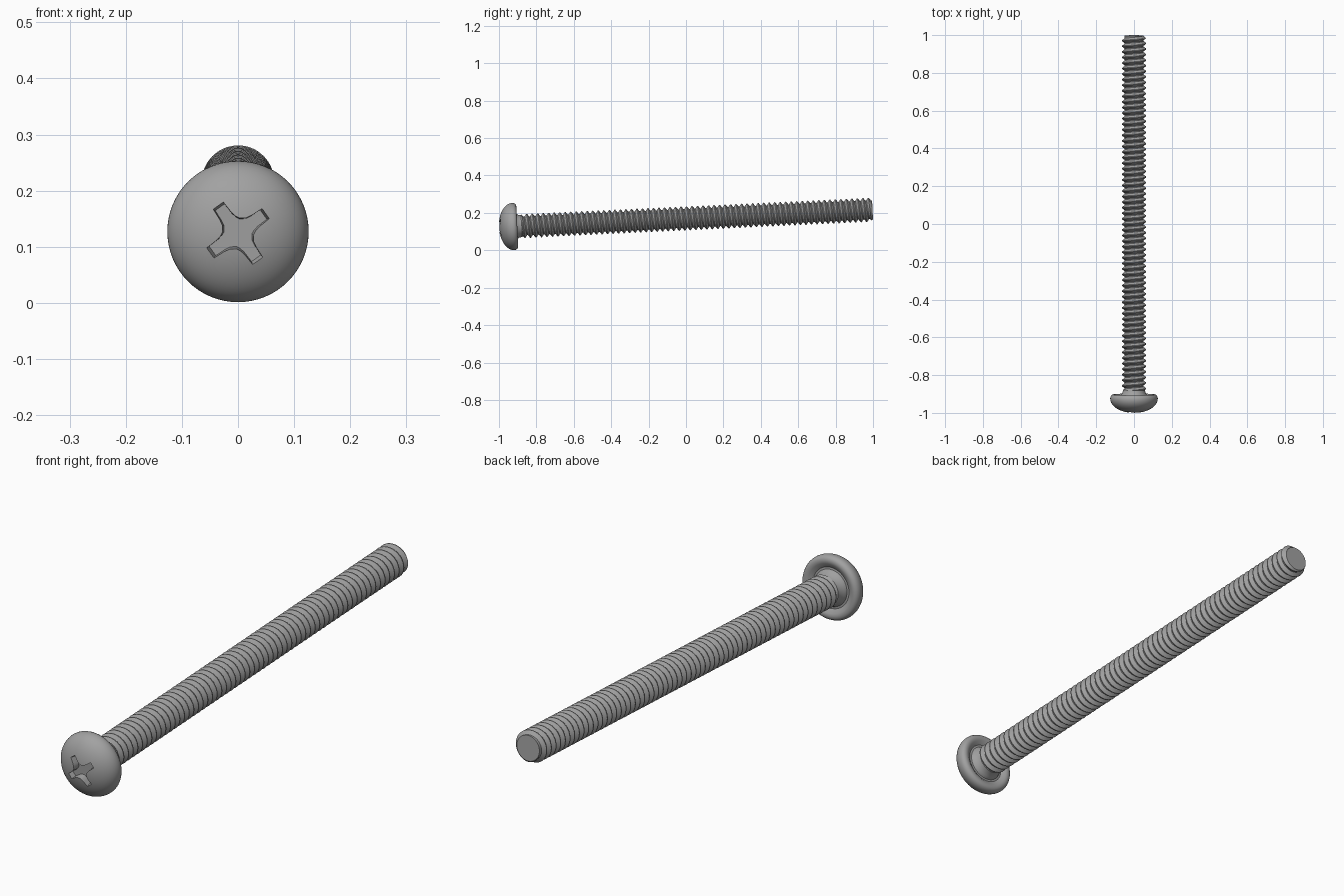
import bpy, bmesh, math

if "Cube" in bpy.data.objects:
    bpy.data.objects.remove(bpy.data.objects["Cube"], do_unlink=True)

TILT = math.radians(2.68)      # shaft rises slightly toward the back
HEAD_R, RIM_T = 0.126, 0.076   # head radius, depth of its widest ring
ROOT, CREST = 0.050, 0.0645    # thread radii
PITCH, START, END = 0.0295, 0.112, 1.9995
SIDES = 64

steel = bpy.data.materials.new("steel grey")
steel.use_nodes = True
steel.diffuse_color = (0.36, 0.36, 0.36, 1)
steel.node_tree.nodes["Principled BSDF"].inputs["Base Color"].default_value = steel.diffuse_color


def make_object(name, bm):
    """Turn a mesh built along local z into a placed object."""
    bmesh.ops.recalc_face_normals(bm, faces=bm.faces)
    mesh = bpy.data.meshes.new(name)
    bm.to_mesh(mesh)
    bm.free()
    mesh.materials.append(steel)
    obj = bpy.data.objects.new(name, mesh)
    obj.location = (0, -1, 0.1235)
    obj.rotation_euler = (TILT - math.pi / 2, 0, 0)
    bpy.context.collection.objects.link(obj)
    return obj


def smooth(obj, degrees):
    bpy.ops.object.select_all(action='DESELECT')
    obj.select_set(True)
    bpy.context.view_layer.objects.active = obj
    bpy.ops.object.shade_smooth_by_angle(angle=math.radians(degrees))


def polar(r, a, z):
    return (r * math.cos(a), r * math.sin(a), z)


# Head: domed cap, rounded rim, hollow underside and short neck, revolved
profile = []
for i in range(17):
    a = math.pi / 2 * i / 16
    profile.append((HEAD_R * math.sin(a), RIM_T * (1 - math.cos(a))))
profile += [(0.125, 0.084), (0.121, 0.092), (0.114, 0.097), (0.105, 0.098),
            (0.096, 0.096), (0.080, 0.085), (0.072, 0.086), (0.067, 0.098),
            (0.061, 0.106), (0.058, 0.122), (0.048, 0.130), (0, 0.130)]
bm = bmesh.new()
ring = [bm.verts.new((r, 0, z)) for r, z in profile]
edges = [bm.edges.new(pair) for pair in zip(ring, ring[1:])]
bmesh.ops.spin(bm, geom=ring + edges, cent=(0, 0, 0), axis=(0, 0, 1),
               angle=2 * math.pi, steps=SIDES)
bmesh.ops.remove_doubles(bm, verts=bm.verts, dist=1e-5)
head = make_object("head", bm)

# Cross recess cutter: four tapered arms with rounded inner corners
arm = [(0.0635, -0.0115), (0.0635, 0.0115), (0.040, 0.0125), (0.029, 0.0145),
       (0.021, 0.0185)]
outline = []
for k in range(4):
    turn = math.radians(-35.5 + 90 * k)
    # inner corner is mirrored onto the start of the next arm
    points = [(x, -y) for x, y in reversed(arm[2:4])] + arm
    for x, y in points:
        outline.append((x * math.cos(turn) - y * math.sin(turn),
                        x * math.sin(turn) + y * math.cos(turn)))
bm = bmesh.new()
top = [bm.verts.new((x * 1.06, y * 1.06, -0.02)) for x, y in outline]
low = [bm.verts.new((x * 0.88, y * 0.88, 0.030)) for x, y in outline]
bm.faces.new(top)
bm.faces.new(low)
for i in range(len(top)):
    bm.faces.new((top[i - 1], top[i], low[i], low[i - 1]))
cutter = make_object("recess_cutter", bm)
cutter.hide_render = True
cut = head.modifiers.new("recess", 'BOOLEAN')
cut.operation = 'DIFFERENCE'
cut.solver = 'EXACT'
cut.object = cutter
bpy.context.view_layer.objects.active = head
bpy.ops.object.modifier_apply(modifier=cut.name)
bpy.data.objects.remove(cutter, do_unlink=True)
smooth(head, 35)

# Threaded shaft: a right-handed helical strip, chamfered at both ends
tooth = [(0.0, ROOT), (0.16, ROOT), (0.52, CREST), (0.64, CREST)]
turns = int((END - START) / PITCH) + 3
bm = bmesh.new()
rows = []
for k in range(-2, turns):
    for part, radius in tooth:
        row = []
        for i in range(SIDES + 1):
            z = START + PITCH * (k + part + i / SIDES)
            z = min(max(z, START), END)
            r = min(radius, ROOT + (END - z), ROOT + (z - START))
            row.append(bm.verts.new(polar(r, 2 * math.pi * i / SIDES, z)))
        rows.append(row)
for a, b in zip(rows, rows[1:]):
    for i in range(SIDES):
        bm.faces.new((a[i], a[i + 1], b[i + 1], b[i]))
bmesh.ops.remove_doubles(bm, verts=bm.verts, dist=1e-5)
bmesh.ops.holes_fill(bm, edges=[e for e in bm.edges if e.is_boundary], sides=0)
shaft = make_object("threaded_shaft", bm)
smooth(shaft, 25)
